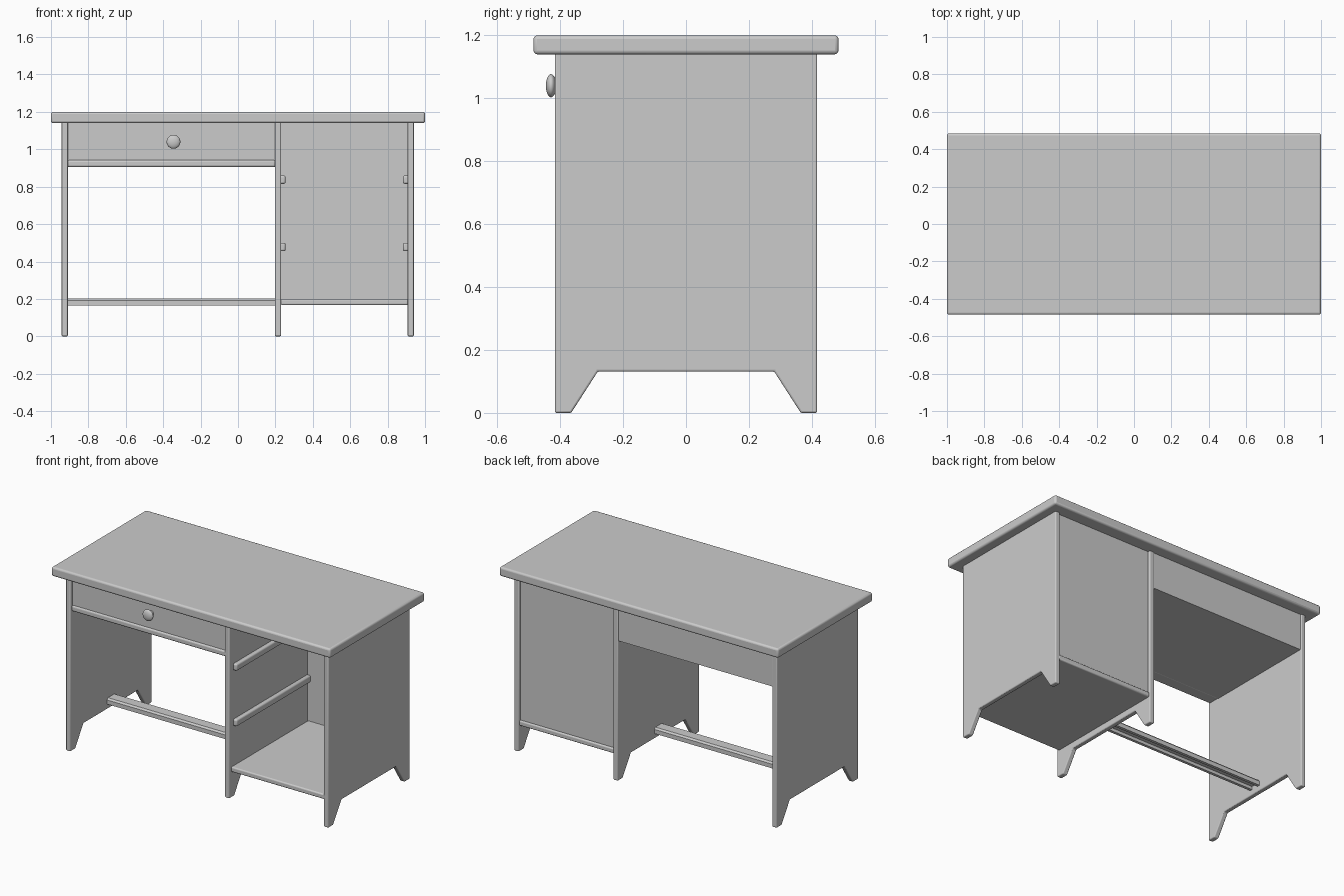
import bpy, bmesh, math
from mathutils import Matrix

if "Cube" in bpy.data.objects:
    bpy.data.objects.remove(bpy.data.objects["Cube"], do_unlink=True)

GREY = (0.6, 0.6, 0.6, 1)
paint = bpy.data.materials.new("grey_paint")
paint.use_nodes = True
paint.diffuse_color = GREY
paint.node_tree.nodes["Principled BSDF"].inputs["Base Color"].default_value = GREY


def finish(name, bm, bevel=0.0, segments=3):
    """Turn a bmesh into a painted object with softened edges."""
    bmesh.ops.recalc_face_normals(bm, faces=bm.faces)
    mesh = bpy.data.meshes.new(name)
    bm.to_mesh(mesh)
    bm.free()
    mesh.materials.append(paint)
    obj = bpy.data.objects.new(name, mesh)
    bpy.context.collection.objects.link(obj)
    if bevel:
        mod = obj.modifiers.new("Soft edges", "BEVEL")
        mod.width, mod.segments = bevel, segments
    bpy.ops.object.select_all(action="DESELECT")
    obj.select_set(True)
    bpy.context.view_layer.objects.active = obj
    bpy.ops.object.shade_smooth_by_angle(angle=math.radians(40))
    return obj


def box(name, x, y, z, bevel=0.0, segments=3):
    """Box from its (min, max) range on each axis."""
    bm = bmesh.new()
    size = [b - a for a, b in (x, y, z)]
    mid = [(a + b) / 2 for a, b in (x, y, z)]
    bmesh.ops.create_cube(bm, size=1, matrix=Matrix.Translation(mid) @ Matrix.Diagonal((*size, 1)))
    return finish(name, bm, bevel, segments)


def prism(name, outline, x0, x1, bevel=0.0):
    """Extrude a (y, z) outline along x."""
    bm = bmesh.new()
    face = bm.faces.new([bm.verts.new((x0, y, z)) for y, z in outline])
    out = bmesh.ops.extrude_face_region(bm, geom=[face])
    verts = [v for v in out["geom"] if isinstance(v, bmesh.types.BMVert)]
    bmesh.ops.translate(bm, vec=(x1 - x0, 0, 0), verts=verts)
    return finish(name, bm, bevel)


# Table top
box("table_top", (-1, 1), (-0.485, 0.485), (1.14, 1.2), 0.012)

# Three upright panels with splayed feet
half = [(0.28, 0.132), (0.365, 0), (0.417, 0), (0.417, 1.145)]
outline = half + [(-y, z) for y, z in reversed(half)]
for name, x in (("right_panel", -0.943), ("middle_panel", 0.197), ("left_panel", 0.907)):
    prism(name, outline, x, x + 0.033, 0.006)

# Drawer with its rail and case
box("drawer_front", (-0.912, 0.2), (-0.395, -0.37), (0.935, 1.142))
box("drawer_rail", (-0.912, 0.2), (-0.405, -0.32), (0.905, 0.942), 0.01)
box("drawer_bottom", (-0.912, 0.2), (-0.33, 0.408), (0.906, 0.925))
box("drawer_back", (-0.912, 0.2), (0.39, 0.41), (0.906, 1.142))

# Turned drawer knob
bm = bmesh.new()
bmesh.ops.create_uvsphere(bm, u_segments=24, v_segments=12, radius=0.037,
                          matrix=Matrix.Translation((-0.345, -0.429, 1.04)) @ Matrix.Diagonal((1, 0.45, 1, 1)))
bmesh.ops.create_cone(bm, cap_ends=True, segments=24, radius1=0.017, radius2=0.017, depth=0.04,
                      matrix=Matrix.Translation((-0.345, -0.41, 1.04)) @ Matrix.Rotation(math.pi / 2, 4, "X"))
finish("drawer_knob", bm)

# Foot rest, a channel open underneath
arch = [(0.042, 0.165), (0.042, 0.192), (0.032, 0.203)]
inner = [(0.024, 0.185), (0.024, 0.165)]
right_side = inner + arch
prism("foot_rest", right_side + [(-y, z) for y, z in reversed(right_side)], -0.912, 0.2)

# Open cabinet
box("cabinet_floor", (0.228, 0.91), (-0.4, 0.412), (0.167, 0.2), 0.008)
box("cabinet_back", (0.228, 0.91), (0.385, 0.4), (0.195, 1.142))

# Shelf runners on both cabinet walls
for level, z in (("upper", 0.815), ("lower", 0.455)):
    for side, x in (("inner", (0.22, 0.254)), ("outer", (0.882, 0.915))):
        box(f"{level}_{side}_runner", x, (-0.375, 0.388), (z, z + 0.045), 0.01)
